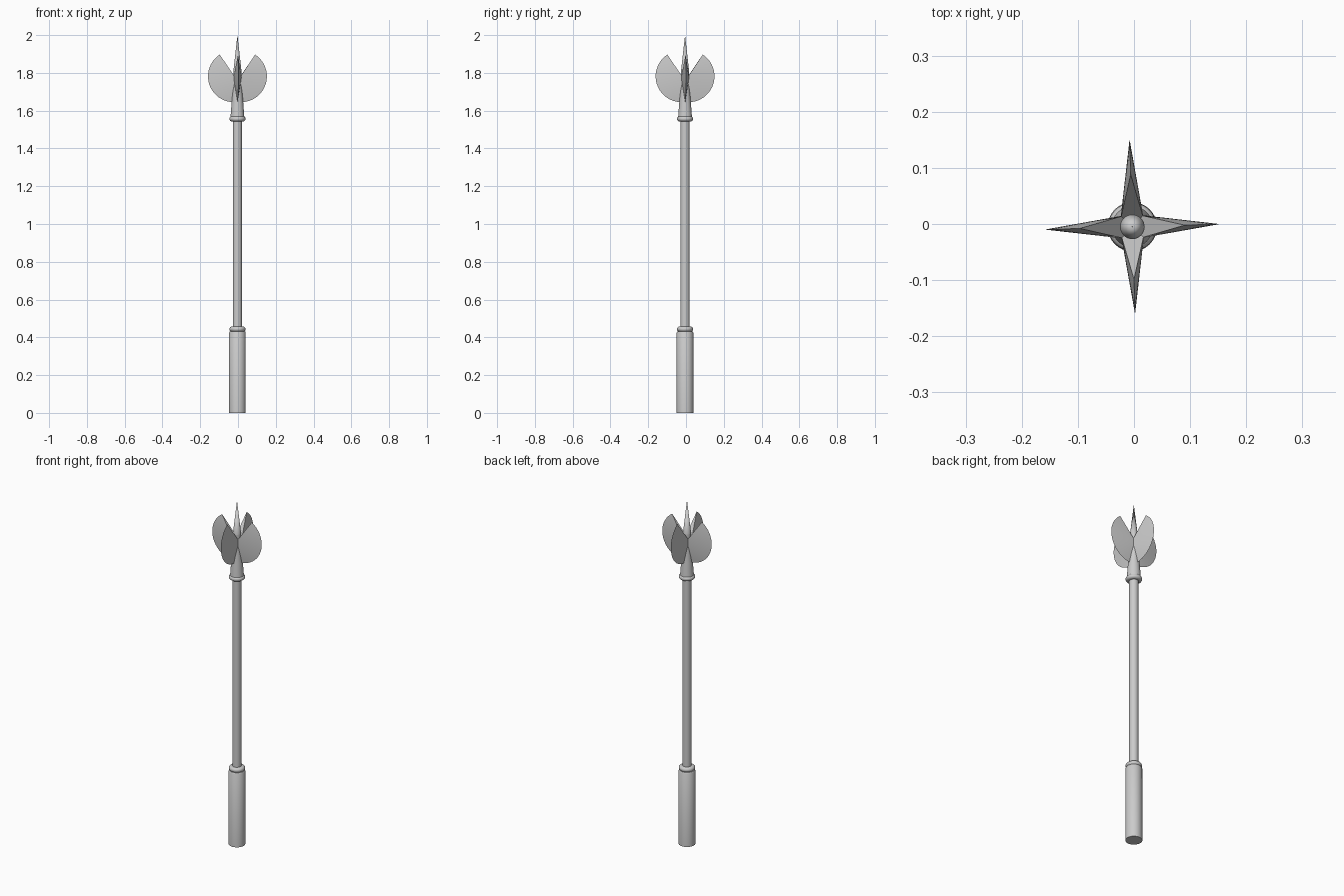
import bpy, bmesh, math

if "Cube" in bpy.data.objects:
    bpy.data.objects.remove(bpy.data.objects["Cube"])

CX, CY = -0.003, -0.005   # staff axis


def finish(name, bm, angle=35):
    bmesh.ops.recalc_face_normals(bm, faces=bm.faces[:])
    me = bpy.data.meshes.new(name)
    bm.to_mesh(me)
    bm.free()
    ob = bpy.data.objects.new(name, me)
    bpy.context.collection.objects.link(ob)
    ob.location = (CX, CY, 0)
    bpy.ops.object.select_all(action='DESELECT')
    ob.select_set(True)
    bpy.context.view_layer.objects.active = ob
    bpy.ops.object.shade_smooth_by_angle(angle=math.radians(angle))
    return ob


def lathe(name, profile, sides=32):
    """Revolve an (r, z) profile that starts and ends on the axis."""
    bm = bmesh.new()
    vs = [bm.verts.new((r, 0, z)) for r, z in profile]
    es = [bm.edges.new(p) for p in zip(vs, vs[1:])]
    bmesh.ops.spin(bm, geom=vs + es, cent=(0, 0, 0), axis=(0, 0, 1),
                   angle=math.tau, steps=sides)
    bmesh.ops.remove_doubles(bm, verts=bm.verts[:], dist=1e-5)
    return finish(name, bm)


def ring(name, z0, z1, r, inner):
    """Collar with a half-round outer edge."""
    h, c = (z1 - z0) / 2, (z0 + z1) / 2
    arc = [(r - h + h * math.cos(a), c + h * math.sin(a))
           for a in [math.radians(-90 + 22.5 * i) for i in range(9)]]
    return lathe(name, [(0, z0), (inner, z0)] + arc + [(inner, z1), (0, z1)])


# Grip and shaft
lathe("grip", [(0, 0), (0.044, 0), (0.044, 0.425), (0.04, 0.432), (0, 0.432)])
ring("grip_collar", 0.43, 0.457, 0.043, 0.024)
lathe("shaft", [(0, 0.43), (0.024, 0.43), (0.024, 1.56), (0, 1.56)])

# Head socket and top spike
ring("head_collar", 1.543, 1.57, 0.043, 0.024)
lathe("head_socket", [(0, 1.56), (0.037, 1.56), (0.031, 1.64), (0.022, 1.75),
                      (0.022, 1.81), (0, 1.81)])
lathe("top_spike", [(0, 1.805), (0.022, 1.805), (0, 2.0)])

# Four fan blades, thick at the hub and sharp along the rim
for k in range(4):
    bm = bmesh.new()
    hub = [bm.verts.new((0.012, s * 0.021, 1.775)) for s in (-1, 1)]
    rim = [bm.verts.new((0.019 + 0.137 * math.cos(a), 0, 1.782 + 0.137 * math.sin(a)))
           for a in [math.radians(-92 + 149 * i / 20) for i in range(21)]]
    for h in hub:
        for a, b in zip(rim, rim[1:]):
            bm.faces.new((h, a, b))
    bm.faces.new((hub[0], hub[1], rim[0]))
    bm.faces.new((hub[1], hub[0], rim[-1]))
    blade = finish(f"blade_{k + 1}", bm, 20)
    blade.rotation_euler.z = math.radians(1.8 + 90 * k)
